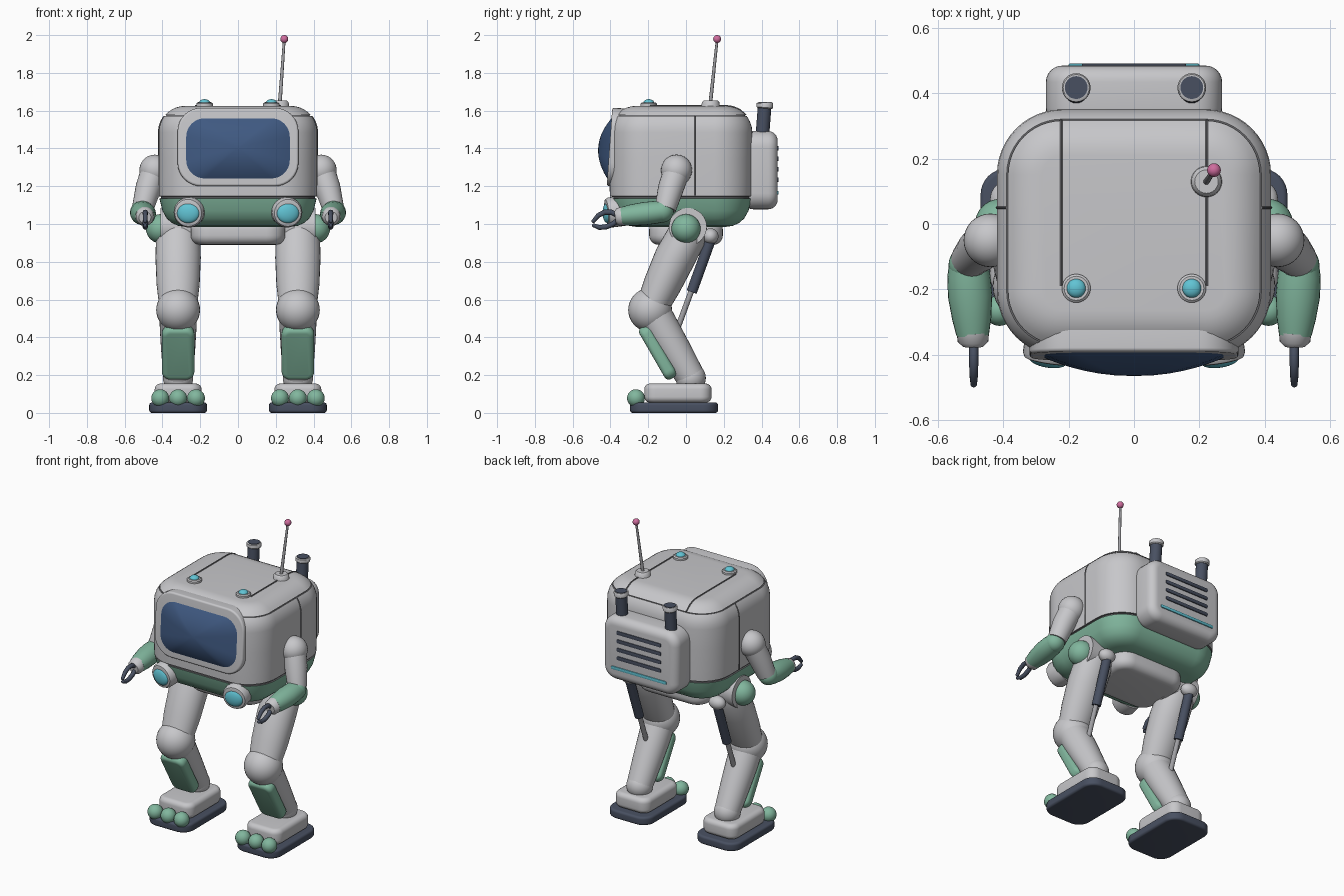
import bpy, bmesh, math
from mathutils import Vector, Matrix, Euler

if "Cube" in bpy.data.objects:
    bpy.data.objects.remove(bpy.data.objects["Cube"])

COL = {"light_grey": (.57, .57, .59), "sage_green": (.22, .47, .34), "teal": (.12, .55, .66),
       "visor_blue": (.05, .10, .22), "charcoal": (.065, .08, .12), "pink": (.62, .15, .34),
       "rod_grey": (.36, .36, .38), "seam_grey": (.16, .16, .17)}
MAT = {}
for n, c in COL.items():
    MAT[n] = bpy.data.materials.new(n)
    MAT[n].diffuse_color = (*c, 1)


def finish(name, bm, mats, matrix=None):
    bmesh.ops.recalc_face_normals(bm, faces=bm.faces)
    for f in bm.faces:
        f.smooth = True
    me = bpy.data.meshes.new(name)
    bm.to_mesh(me)
    bm.free()
    ob = bpy.data.objects.new(name, me)
    for m in mats:
        me.materials.append(MAT[m])
    if matrix:
        ob.matrix_world = matrix
    bpy.context.collection.objects.link(ob)
    return ob


def loft(name, rings, mats, seg_mat=None, matrix=None):
    """Skin a list of equal rings; seg_mat gives a material index per band."""
    bm = bmesh.new()
    vs = [[bm.verts.new(p) for p in r] for r in rings]
    n = len(vs[0])
    for k in range(len(vs) - 1):
        for i in range(n):
            j = (i + 1) % n
            f = bm.faces.new((vs[k][i], vs[k][j], vs[k + 1][j], vs[k + 1][i]))
            f.material_index = seg_mat[k] if seg_mat else 0
    bm.faces.new(vs[0][::-1]).material_index = seg_mat[0] if seg_mat else 0
    bm.faces.new(vs[-1]).material_index = seg_mat[-1] if seg_mat else 0
    return finish(name, bm, mats, matrix)


def rrect(hx, hy, r, z, n=8):
    """Rounded rectangle ring."""
    r = max(r, .004)
    pts = []
    for q, (sx, sy) in enumerate(((1, 1), (-1, 1), (-1, -1), (1, -1))):
        for i in range(n + 1):
            a = math.pi / 2 * (q + i / n)
            pts.append(Vector((sx * (hx - r) + r * math.cos(a), sy * (hy - r) + r * math.sin(a), z)))
    return pts


def place(loc, rx=0, ry=0, rz=0):
    return Matrix.Translation(loc) @ Euler([math.radians(a) for a in (rx, ry, rz)]).to_matrix().to_4x4()


def soft(name, loc, half, r, e, mat, rx=0, rz=0, n=6):
    """Box with plan corner radius r and edge rounding e."""
    hx, hy, hz = half
    prof = [(-hz + e - e * math.cos(a), e - e * math.sin(a)) for a in [math.pi / 2 * i / n for i in range(n + 1)]]
    prof += [(-z, i) for z, i in reversed(prof)]
    return loft(name, [rrect(hx - i, hy - i, r - i, z) for z, i in prof], [mat], matrix=place(loc, rx, 0, rz))


def tube(name, path, radii, mat, n=24):
    """Round tube along a path; a radius may be (across x, other)."""
    path = [Vector(p) for p in path]
    if not isinstance(radii, list):
        radii = [radii] * len(path)
    rings = []
    for k, p in enumerate(path):
        t = (path[min(k + 1, len(path) - 1)] - path[max(k - 1, 0)]).normalized()
        ref = Vector((0, 1, 0)) if abs(t.x) > .8 else Vector((1, 0, 0))
        u = (ref - t * ref.dot(t)).normalized()
        v = t.cross(u)
        a, b = radii[k] if isinstance(radii[k], tuple) else (radii[k], radii[k])
        rings.append([p + u * a * math.cos(2 * math.pi * i / n) + v * b * math.sin(2 * math.pi * i / n) for i in range(n)])
    return loft(name, rings, [mat])


def ball(name, loc, r, mat, scale=(1, 1, 1), rx=0, rz=0):
    bm = bmesh.new()
    bmesh.ops.create_uvsphere(bm, u_segments=32, v_segments=18, radius=r)
    bmesh.ops.scale(bm, vec=scale, verts=bm.verts)
    return finish(name, bm, [mat], place(loc, rx, 0, rz))


# Main hull: green belly, groove, grey shell, upper groove, rounded roof
HX, HY, CY, E, ZC = .42, .378, -.027, .14, 1.485
arc = lambda d: (ZC + E * math.sin(math.radians(d)), E - E * math.cos(math.radians(d)))
prof = [(.985, .14), (.99, .105), (1.005, .07), (1.03, .042), (1.07, .02), (1.135, .004),
        (1.137, .012), (1.145, .012), (1.147, .002), (1.22, 0), (1.35, 0)]
prof += [arc(d) for d in (0, 12, 24, 34)]
(gz, gi), (hz, hi) = arc(38), arc(41)
prof += [(gz, gi), (gz, gi + .008), (hz, hi + .008), (hz, hi)] + [arc(d) for d in (50, 60, 70, 80, 90)]
seg = [1] * 5 + [2] * 3 + [0] * 6 + [0] + [2] * 3 + [0] * 5
loft("hull", [rrect(HX - i, HY - i, .2 - i, z, 12) for z, i in prof], ["light_grey", "sage_green", "seam_grey"],
     seg, place((0, CY, 0)))

# Panel seams on roof and flanks
for s in (-1, 1):
    roof = [(s * .224, -.19, ZC + E)] + [(s * .224, CY + HY - arc(d)[1], arc(d)[0]) for d in (90, 75, 60, 41)]
    tube("roof_seam", roof, .005, "seam_grey", 8)
    flank = [(s * HX, .05, 1.15)] + [(s * (HX - arc(d)[1]), .05, arc(d)[0]) for d in (0, 12, 25, 38)]
    tube("flank_seam", flank, .004, "seam_grey", 8)

# Visor frame and domed visor
soft("visor_frame", (0, -.355, 1.405), (.32, .208, .05), .125, .012, "light_grey", rx=86)
dome = [rrect(.28, .163, .1, -.01)]
dome += [[Vector((p.x * k, p.y * k, .062 * (1 - k * k))) for p in rrect(.28, .163, .1, 0)]
         for k in (1, .92, .82, .7, .56, .4, .22, .05)]
loft("visor", dome, ["visor_blue"], matrix=place((0, -.403, 1.4), 86))

# Lamps on chin and roof
for s in (-1, 1):
    a = Vector((s * .25, -.33, 1.07))
    d = Vector((s * .15, -.95, -.12)).normalized()
    tube("chin_lamp_ring", [a, a + d * .075, a + d * .09, a + d * .093], [.08, .08, .072, .062], "light_grey", 32)
    ball("chin_lamp_lens", a + d * .088, .06, "teal", (1, .4, .9), rz=s * 9)
    x = s * .177
    tube("roof_lamp_ring", [(x, -.197, 1.61), (x, -.197, 1.637), (x, -.197, 1.643)], [.044, .044, .037], "light_grey")
    ball("roof_lamp_lens", (x, -.197, 1.642), .029, "teal", (1, 1, .65))

# Antenna
tube("antenna_base", [(.222, .13, 1.61), (.222, .13, 1.645), (.222, .13, 1.655)], [.049, .046, .036], "light_grey")
tube("antenna_rod", [(.222, .13, 1.65), (.245, .165, 1.975)], [.01, .007], "rod_grey", 12)
ball("antenna_tip", (.245, .165, 1.979), .021, "pink")

# Backpack with vents, light strip and exhausts
soft("backpack", (0, .395, 1.285), (.27, .207, .09), .085, .05, "light_grey", rx=-90)
for z in (1.4, 1.345, 1.29, 1.235):
    soft("vent_slat", (0, .485, z), (.16, .012, .006), .008, .003, "charcoal", rx=-90, n=2)
soft("light_strip", (0, .485, 1.165), (.2, .01, .006), .008, .003, "teal", rx=-90, n=2)
for s in (-1, 1):
    x = s * .177
    tube("exhaust_pipe", [(x, .403, 1.45), (x, .416, 1.62)], .036, "charcoal")
    tube("exhaust_cap", [(x, .416, 1.612), (x, .4165, 1.617), (x, .418, 1.637), (x, .418, 1.642)],
         [.038, .044, .044, .04], "light_grey")
    tube("exhaust_opening", [(x, .418, 1.63), (x, .418, 1.645)], .035, "charcoal")

# Pelvis
soft("pelvis", (0, 0, .955), (.25, .195, .065), .1, .05, "light_grey")

for s in (-1, 1):
    L = s * .317
    # Hip, thigh, knee, shin, ankle
    tube("hip_axle", [(s * .2, .01, .985), (s * .41, .01, .985)], .1, "light_grey", 32)
    ball("hip_cap", (s * .41, 0, .975), .077, "sage_green")
    tube("thigh", [(L, .035, 1.04), (L, .025, 1.0), (L, .0, .93), (L, -.06, .82), (L, -.125, .68), (L, -.18, .56)],
         [(.08, .07), (.105, .09), (.117, .105), (.12, .108), (.114, .1), (.1, .085)], "light_grey", 32)
    ball("knee", (L, -.19, .545), .116, "light_grey")
    tube("shin", [(L, -.17, .52), (L, -.12, .43), (L, -.06, .33), (L, .03, .18)],
         [(.1, .095), (.096, .094), (.09, .088), (.078, .076)], "light_grey", 32)
    ball("ankle", (L, .025, .185), .08, "light_grey")
    soft("shin_plate", (L, -.15, .32), (.086, .157, .034), .045, .025, "sage_green", rx=120)
    # Piston behind the thigh
    ball("piston_mount", (L, .13, .935), .042, "light_grey", (1.3, 1, 1))
    tube("piston_sleeve", [(L, .133, .925), (L, .03, .64)], .028, "charcoal")
    tube("piston_rod", [(L, .03, .65), (L, -.04, .46)], .015, "rod_grey", 16)
    # Foot
    soft("foot", (L, -.043, .105), (.124, .178, .05), .06, .03, "light_grey")
    soft("sole", (L, -.063, .0275), (.153, .233, .0275), .08, .015, "charcoal")
    for k in (-1, 0, 1):
        ball("toe", (L + k * .095, -.265, .078), .047, "sage_green")
    # Arm
    ball("shoulder", (s * .44, -.05, 1.285), .082, "light_grey")
    tube("upper_arm", [(s * .445, -.05, 1.28), (s * .475, -.08, 1.19), (s * .505, -.11, 1.08)],
         [.07, .068, .057], "light_grey")
    ball("elbow", (s * .508, -.125, 1.068), .06, "sage_green")
    tube("forearm", [(s * .508, -.11, 1.067), (s * .506, -.16, 1.062), (s * .502, -.22, 1.055), (s * .497, -.29, 1.047),
                     (s * .494, -.34, 1.041)],
         [(.058, .055), (.066, .06), (.068, .061), (.06, .056), (.05, .048)], "sage_green")
    tube("wrist", [(s * .494, -.33, 1.042), (s * .493, -.36, 1.037), (s * .493, -.375, 1.035)],
         [.05, .047, .032], "light_grey")
    # Two curved claw fingers
    for name, yz in (("upper_claw", ((-.36, 1.045), (-.395, 1.062), (-.43, 1.062), (-.465, 1.045), (-.49, 1.015))),
                     ("lower_claw", ((-.36, 1.02), (-.39, .998), (-.425, .984), (-.46, .982), (-.487, .992)))):
        path = [(s * .491, y, z) for y, z in yz]
        tube(name, path, [.014, .014, .014, .013, .01], "charcoal", 12)
        ball(name + "_tip", path[-1], .0105, "charcoal")

# Smooth shading with crisp edges
for ob in bpy.data.objects:
    ob.select_set(True)
    bpy.context.view_layer.objects.active = ob
bpy.ops.object.shade_smooth_by_angle(angle=math.radians(40))

for m in bpy.data.materials:
    if m.users and not m.is_grease_pencil:
        m.use_nodes = True
        m.node_tree.nodes["Principled BSDF"].inputs["Base Color"].default_value = m.diffuse_color
